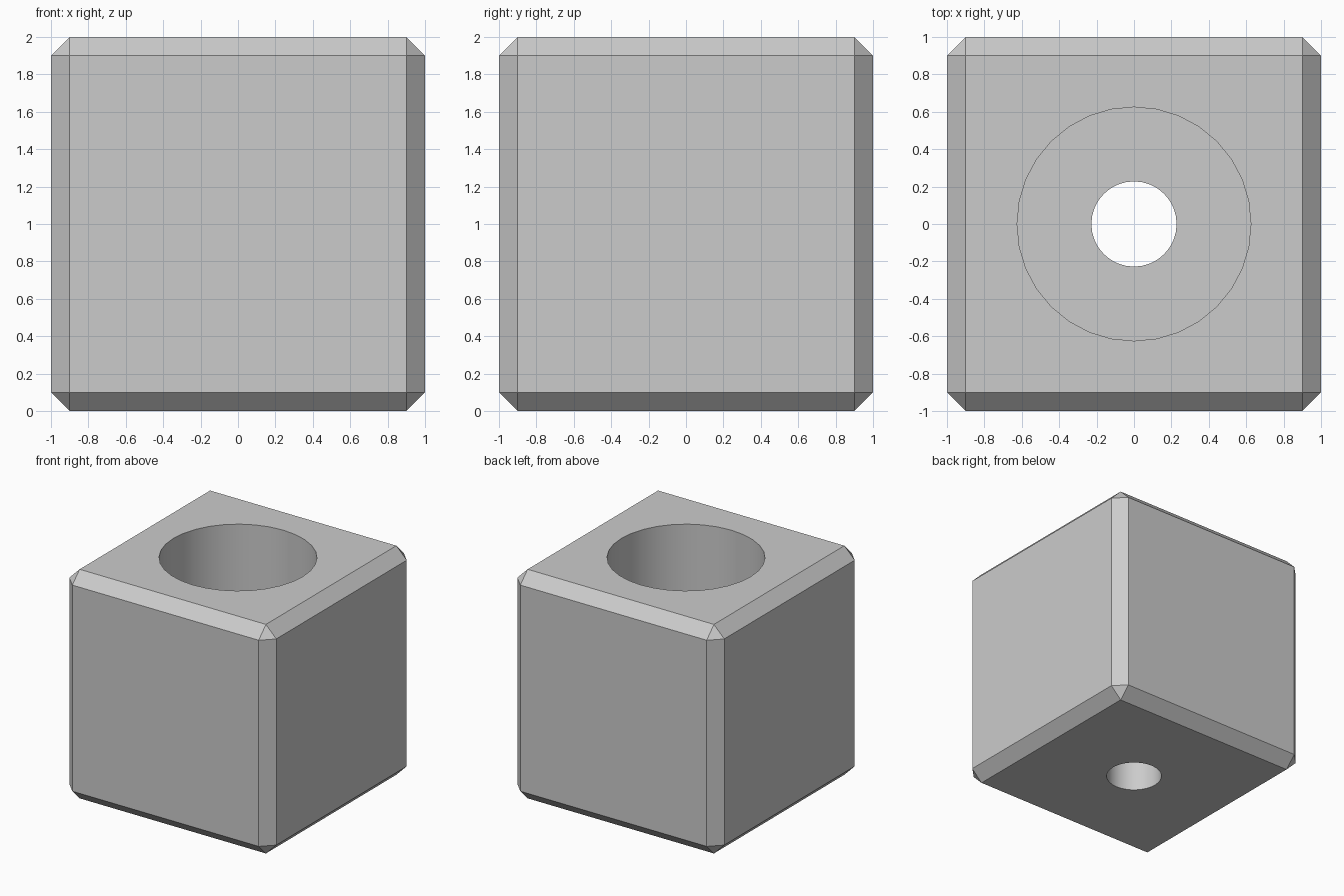
import bpy
import math

SIZE = 2.0
CHAMFER = 0.1
FLOOR = 0.5          # height of the ledge inside the bore
SIDES = 32

if "Cube" in bpy.data.objects:
    bpy.data.objects.remove(bpy.data.objects["Cube"], do_unlink=True)

# Plain grey material
grey = bpy.data.materials.new("grey")
grey.use_nodes = True
colour = (0.6, 0.6, 0.6, 1.0)
grey.diffuse_color = colour
grey.node_tree.nodes["Principled BSDF"].inputs["Base Color"].default_value = colour

# Block with chamfered edges
bpy.ops.mesh.primitive_cube_add(size=SIZE, location=(0, 0, SIZE / 2))
block = bpy.context.object
block.name = "bored_block"
block.data.materials.append(grey)
bevel = block.modifiers.new("chamfer", 'BEVEL')
bevel.width = CHAMFER
bevel.segments = 1
bpy.ops.object.modifier_apply(modifier=bevel.name)


def drill(name, radius, bottom, top):
    """Cut a vertical round hole through the block."""
    bpy.ops.mesh.primitive_cylinder_add(
        vertices=SIDES, radius=radius, depth=top - bottom,
        location=(0, 0, (top + bottom) / 2))
    cutter = bpy.context.object
    cutter.name = name
    cutter.hide_render = True
    cutter.data.materials.append(grey)
    cut = block.modifiers.new(name, 'BOOLEAN')
    cut.operation = 'DIFFERENCE'
    cut.solver = 'EXACT'
    cut.object = cutter
    bpy.context.view_layer.objects.active = block
    bpy.ops.object.modifier_apply(modifier=cut.name)
    bpy.data.objects.remove(cutter, do_unlink=True)


# Wide bore from the top, narrow hole through the floor
drill("wide_bore", 0.625, FLOOR, SIZE + 0.2)
drill("narrow_hole", 0.228, -0.2, FLOOR + 0.2)

# Smooth bore walls, crisp chamfers
bpy.ops.object.select_all(action='DESELECT')
block.select_set(True)
bpy.context.view_layer.objects.active = block
bpy.ops.object.shade_smooth_by_angle(angle=math.radians(30))
